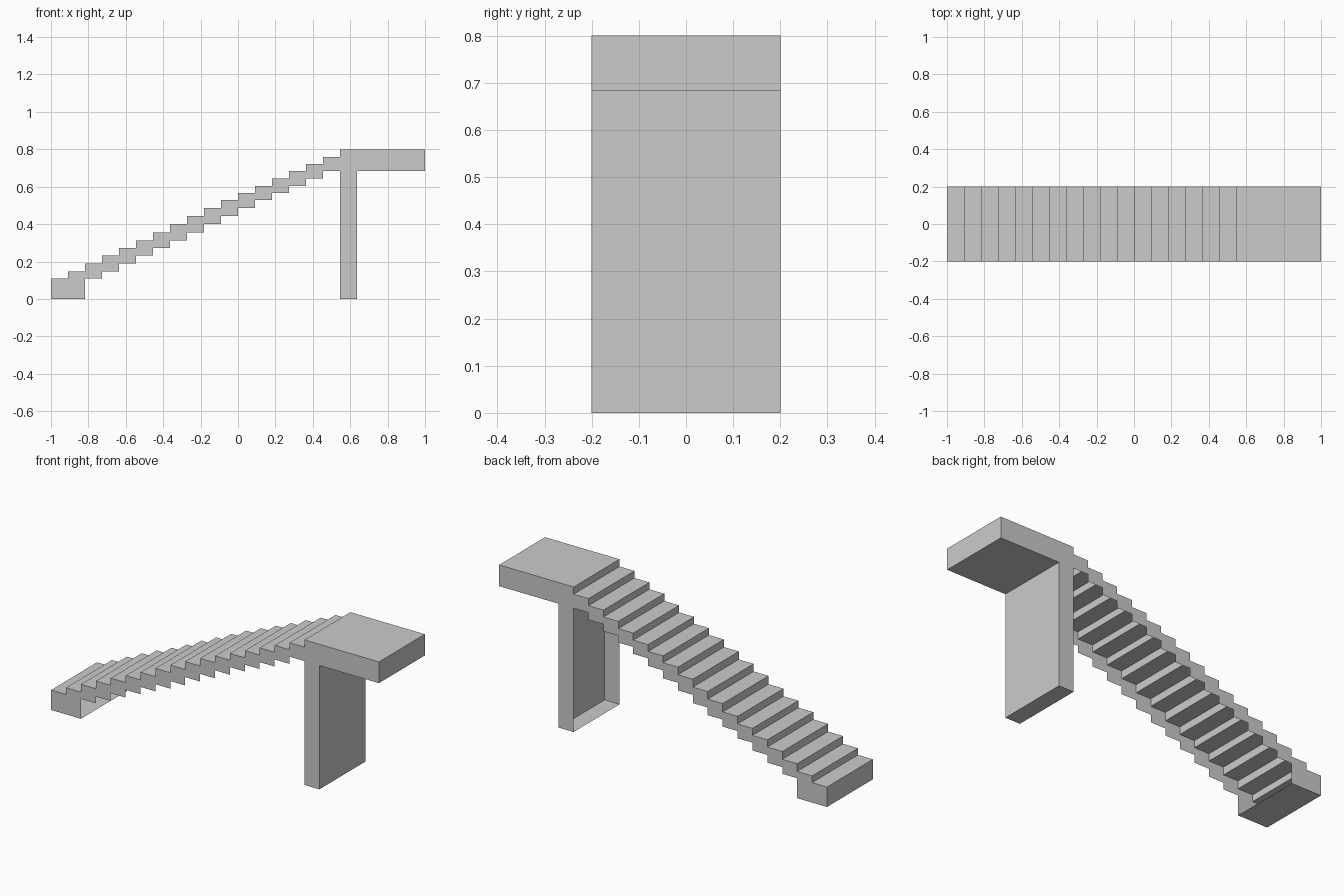
import bpy

if "Cube" in bpy.data.objects:
    bpy.data.objects.remove(bpy.data.objects["Cube"])

HALF_WIDTH = 0.2
TREAD = 1 / 11
TOPS = [0.11, 0.147, 0.19, 0.233, 0.273, 0.312, 0.354, 0.40, 0.442, 0.486,
        0.528, 0.566, 0.604, 0.643, 0.683, 0.721, 0.76, 0.80]
STEPS = len(TOPS) - 1
X_LAND = -1 + STEPS * TREAD
SOFFIT = TOPS[-4]


def shell(name, skin, open_side):
    """Clockwise x-z profile: 'skin' edges become faces across the width,
    'open_side' points only close the two side walls."""
    prof = skin + open_side
    n = len(prof)
    verts = [(x, y, z) for y in (-HALF_WIDTH, HALF_WIDTH) for x, z in prof]
    faces = [(i, i + 1, n + i + 1, n + i) for i in range(len(skin) - 1)]
    faces += [tuple(reversed(range(n))), tuple(range(n, 2 * n))]
    mesh = bpy.data.meshes.new(name)
    mesh.from_pydata(verts, [], faces)
    obj = bpy.data.objects.new(name, mesh)
    bpy.context.collection.objects.link(obj)
    return obj


# Stair flight: foot block, risers and treads, hollow underneath
skin = [(-1 + 2 * TREAD, 0), (-1, 0)]
for i in range(STEPS):
    skin += [(-1 + i * TREAD, TOPS[i]), (-1 + (i + 1) * TREAD, TOPS[i])]
skin.append((X_LAND, TOPS[-1]))

# Stepped lower edge of the side walls, two steps below the treads
lower = []
for i in reversed(range(2, STEPS)):
    lower += [(-1 + (i + 1) * TREAD, TOPS[i - 2]), (-1 + i * TREAD, TOPS[i - 2])]
shell("stair_flight", skin, lower)

# Landing slab with supporting pier, open toward the stairs
x_pier = X_LAND + TREAD
shell("landing_and_pier",
      [(X_LAND, TOPS[-1]), (1, TOPS[-1]), (1, SOFFIT), (x_pier, SOFFIT),
       (x_pier, 0), (X_LAND, 0)], [])
